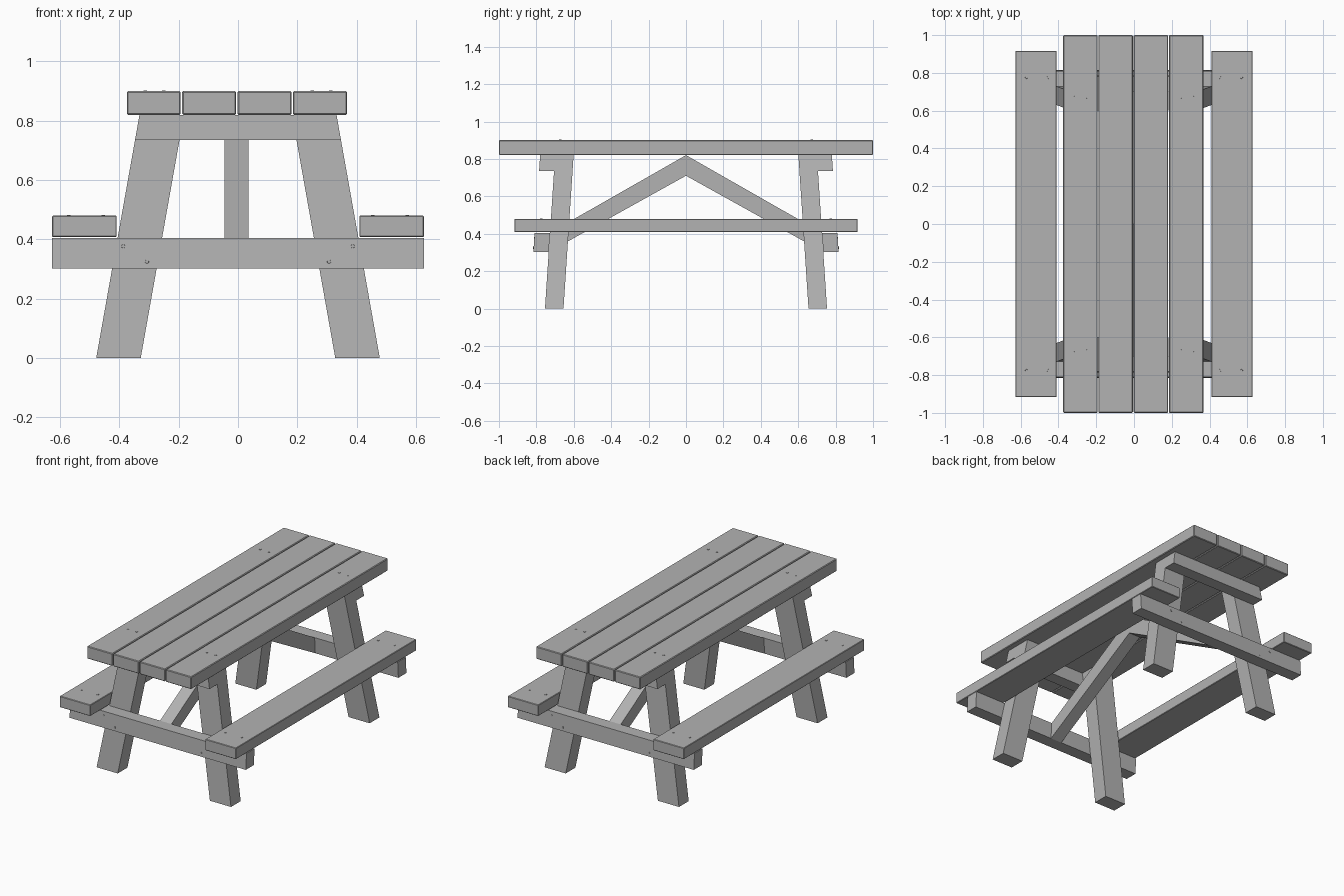
import bpy
import bmesh
from mathutils import Matrix, Vector

cube = bpy.data.objects.get("Cube")
if cube:
    bpy.data.objects.remove(cube, do_unlink=True)

wood = bpy.data.materials.new("grey wood")
wood.use_nodes = True
GREY = (0.45, 0.45, 0.45, 1)
wood.diffuse_color = GREY
wood.node_tree.nodes["Principled BSDF"].inputs["Base Color"].default_value = GREY

LEAN = 0.066    # inward lean of the end frames, y per z
SPLAY = 0.178   # sideways splay of the legs, x per z
TOP = 0.82      # underside of the tabletop


def finish(name, bm, bevel=0):
    bmesh.ops.recalc_face_normals(bm, faces=bm.faces)
    mesh = bpy.data.meshes.new(name)
    bm.to_mesh(mesh)
    bm.free()
    mesh.materials.append(wood)
    obj = bpy.data.objects.new(name, mesh)
    bpy.context.collection.objects.link(obj)
    if bevel:
        mod = obj.modifiers.new("worn edges", "BEVEL")
        mod.width = bevel
        mod.segments = 1
    return obj


def prism(name, profile, place, lo, hi, bevel=0):
    """Extrude a 2D profile from lo to hi; place(a, b, depth) gives the 3D point."""
    bm = bmesh.new()
    rings = [[bm.verts.new(place(a, b, d)) for a, b in profile] for d in (lo, hi)]
    n = len(profile)
    for ring in rings:
        bm.faces.new(ring)
    for i in range(n):
        j = (i + 1) % n
        bm.faces.new((rings[0][i], rings[0][j], rings[1][j], rings[1][i]))
    return finish(name, bm, bevel)


def rect(a0, a1, b0, b1):
    return [(a0, b0), (a1, b0), (a1, b1), (a0, b1)]


def screw(name, location, axis):
    bm = bmesh.new()
    turn = Vector((0, 0, 1)).rotation_difference(Vector(axis)).to_matrix().to_4x4()
    bmesh.ops.create_cone(bm, cap_ends=True, segments=10, radius1=0.007,
                          radius2=0.006, depth=0.005,
                          matrix=Matrix.Translation(location) @ turn)
    finish(name, bm)


def along_y(x, z, y):
    return (x, y, z)


# Tabletop planks
for i in range(4):
    x = -0.375 + i * 0.1868
    prism(f"tabletop_plank_{i + 1}", rect(x, x + 0.182, TOP, 0.9), along_y, -1, 1, 0.004)

# Seats
for side, s in (("left", 1), ("right", -1)):
    prism(f"{side}_seat", rect(s * 0.409, s * 0.627, 0.408, 0.48), along_y,
          -0.917, 0.917, 0.003)

# End frames with braces, mirrored front to back
for end, e in (("front", -1), ("back", 1)):
    def leaning(x, z, y):
        return (x, e * (y - LEAN * z), z)

    for side, s in (("left", 1), ("right", -1)):
        shift = SPLAY * TOP
        leg = [(s * 0.478, 0), (s * 0.328, 0),
               (s * (0.328 - shift), TOP), (s * (0.478 - shift), TOP)]
        prism(f"{end}_{side}_leg_outer_board", leg, leaning, 0.705, 0.754)
        prism(f"{end}_{side}_leg_inner_board", leg, leaning, 0.655, 0.705)

        # Screw heads
        for k, (x, z) in enumerate(((0.307, 0.325), (0.387, 0.377))):
            screw(f"{end}_{side}_leg_screw_{k + 1}",
                  leaning(s * x, z, 0.836), (0, e, 0))
        for k, x in enumerate((0.455, 0.57)):
            screw(f"{end}_{side}_seat_screw_{k + 1}", (s * x, e * 0.775, 0.48), (0, 0, 1))
        for k, x in enumerate((0.25, 0.312)):
            screw(f"{end}_{side}_tabletop_screw_{k + 1}",
                  (s * x, e * 0.672, 0.9), (0, 0, 1))

    # Crossbars
    prism(f"{end}_seat_crossbar", rect(-0.627, 0.627, 0.302, 0.405),
          leaning, 0.754, 0.836)
    low = 0.735
    outer = 0.478 - SPLAY * low
    top_outer = 0.478 - SPLAY * TOP
    prism(f"{end}_tabletop_crossbar",
          [(-outer, low), (outer, low), (top_outer, TOP), (-top_outer, TOP)],
          leaning, 0.754, 0.834)

    # Diagonal brace, mitred where the two meet in the middle
    brace = [(0, 0.71), (0, TOP), (0.728, 0.405), (0.734, 0.302)]
    prism(f"{end}_diagonal_brace", brace,
          lambda y, z, x: (x, e * y, z), -0.045, 0.036)
